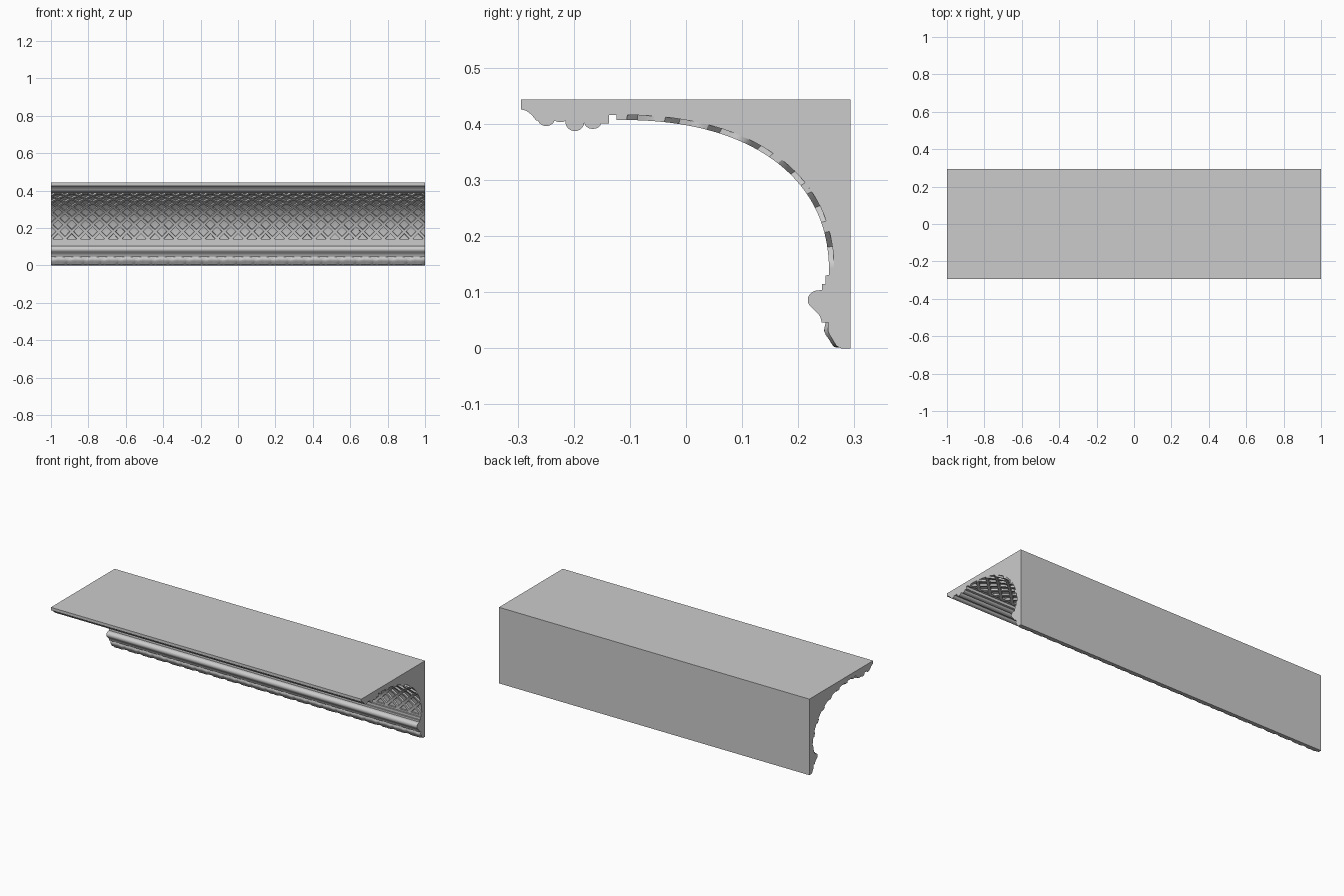
import bpy, bmesh, math

if "Cube" in bpy.data.objects:
    bpy.data.objects.remove(bpy.data.objects["Cube"])

HALF = 1.0          # half length of the moulding
CY, CZ, A, B, N = -0.124, 0.131, 0.379, 0.276, 2.3   # cove curve
DEPTH = 0.009       # lattice relief


def arc(cy, cz, ry, rz, a0, a1, n=8):
    return [(cy + ry * math.cos(math.radians(a0 + (a1 - a0) * i / n)),
             cz + rz * math.sin(math.radians(a0 + (a1 - a0) * i / n))) for i in range(n + 1)]


def cove(grow, steps):
    """Superellipse quarter, resampled evenly, from ceiling to wall."""
    fine = []
    for i in range(401):
        t = math.pi / 2 * (1 - i / 400)
        fine.append((CY + (A + grow) * max(math.cos(t), 0) ** (2 / N),
                     CZ + (B + grow) * max(math.sin(t), 0) ** (2 / N)))
    run = [0]
    for p, q in zip(fine, fine[1:]):
        run.append(run[-1] + math.dist(p, q))
    out, j = [], 0
    for i in range(steps + 1):
        s = run[-1] * i / steps
        while j < 399 and run[j + 1] < s:
            j += 1
        f = (s - run[j]) / (run[j + 1] - run[j])
        out.append(tuple(a + (b - a) * f for a, b in zip(fine[j], fine[j + 1])))
    return out, run[-1]


def finish(name, bm, angle=30):
    bmesh.ops.remove_doubles(bm, verts=bm.verts, dist=1e-5)
    bmesh.ops.recalc_face_normals(bm, faces=bm.faces)
    me = bpy.data.meshes.new(name)
    bm.to_mesh(me)
    bm.free()
    ob = bpy.data.objects.new(name, me)
    bpy.context.collection.objects.link(ob)
    bpy.ops.object.select_all(action='DESELECT')
    bpy.context.view_layer.objects.active = ob
    ob.select_set(True)
    bpy.ops.object.shade_smooth_by_angle(angle=math.radians(angle))


# Main body: one profile (y, z) extruded along x
profile = [(0.293, 0.443), (-0.294, 0.443), (-0.294, 0.426)]
profile += [(-0.284, 0.423), (-0.275, 0.416), (-0.267, 0.406)]
profile += arc(-0.249, 0.409, 0.015, 0.013, 195, 340)
profile += arc(-0.224, 0.406, 0.009, 0.003, 180, 360, 4)
profile += arc(-0.198, 0.404, 0.017, 0.017, 180, 360, 12)
profile += arc(-0.166, 0.402, 0.015, 0.011, 180, 350)
profile += [(-0.150, 0.401), (-0.137, 0.401), (-0.137, 0.416)]
profile += cove(DEPTH, 40)[0]
profile += [(0.249, 0.130), (0.249, 0.115), (0.242, 0.115), (0.242, 0.104)]
profile += arc(0.235, 0.086, 0.018, 0.017, 90, 230, 12)
profile += [(0.233, 0.064), (0.239, 0.057), (0.242, 0.046), (0.254, 0.046),
            (0.253, 0.031), (0.260, 0.018), (0.268, 0.004), (0.276, 0.0), (0.293, 0.0)]
bm = bmesh.new()
face = bm.faces.new([bm.verts.new((-HALF, y, z)) for y, z in profile])
ext = bmesh.ops.extrude_face_region(bm, geom=[face], use_keep_orig=True)
bmesh.ops.translate(bm, vec=(2 * HALF, 0, 0),
                    verts=[v for v in ext["geom"] if isinstance(v, bmesh.types.BMVert)])
finish("moulding_body", bm)

# Diagonal lattice laid over the cove
STEPS = 56
outer, length = cove(0, STEPS)
inner, _ = cove(DEPTH, STEPS)
pitch, bar = 2 * HALF / 27, 0.012


def clamp(x):
    return max(-HALF, min(HALF, x))


bm = bmesh.new()
for side in (1, -1):
    for k in range(-9, 28):
        rings = []
        for i in range(STEPS + 1):
            x = side * (-HALF + k * pitch + length * i / STEPS)
            lo, hi = clamp(x - bar), clamp(x + bar)
            tlo, thi = clamp(x - bar * 0.85), clamp(x + bar * 0.85)
            if hi - lo < 1e-6:
                rings.append(None)
                continue
            rings.append([bm.verts.new(c) for c in (
                (lo, *inner[i]), (tlo, *outer[i]), (thi, *outer[i]), (hi, *inner[i]))])
        for i, (r, q) in enumerate(zip(rings, rings[1:])):
            if r and q:
                for j in range(3):
                    bm.faces.new((r[j], r[j + 1], q[j + 1], q[j]))
        for r in (rings[0], rings[-1]):
            if r:
                bm.faces.new(r)
bmesh.ops.dissolve_degenerate(bm, dist=1e-6, edges=bm.edges)
finish("cove_lattice", bm)

# Plain borders closing the lattice at the top and the bottom
bm = bmesh.new()
for lo, hi in ((1, 2), (STEPS - 1, STEPS)):
    ring = [inner[lo], outer[lo], outer[hi], inner[hi]]
    ends = [[bm.verts.new((x, y, z)) for y, z in ring] for x in (-HALF, HALF)]
    for j in range(4):
        bm.faces.new((ends[0][j], ends[0][j - 1], ends[1][j - 1], ends[1][j]))
    for e in ends:
        bm.faces.new(e)
finish("lattice_borders", bm)

# Row of carved leaves along the bottom edge
LEAVES, SUB = 22, 12
leaf_line = [(0.249, 0.046), (0.247, 0.038), (0.246, 0.031), (0.249, 0.024),
             (0.254, 0.017), (0.259, 0.009), (0.263, 0.003), (0.269, 0.001)]
bm = bmesh.new()
cols = []
for i in range(LEAVES * SUB + 1):
    u = abs((i / SUB) % 1 - 0.5) * 2            # 0 leaf centre, 1 gap
    col = []
    for j, (y, z) in enumerate(leaf_line):
        t = j / (len(leaf_line) - 1)
        width = 0.35 + 0.6 * math.sin(math.pi * (0.15 + 0.65 * t))
        sink = 0.007 * min(1, max(0, (u - width + 0.25) / 0.25))
        vein = 0.002 if u < 0.05 else 0
        col.append(bm.verts.new((-HALF + 2 * HALF * i / (LEAVES * SUB), y + sink + vein, z)))
    for y, z in ((0.278, 0.001), (0.278, 0.046)):
        col.append(bm.verts.new((col[0].co.x, y, z)))
    cols.append(col)
for a, b in zip(cols, cols[1:]):
    for j in range(len(a)):
        bm.faces.new((a[j - 1], a[j], b[j], b[j - 1]))
bm.faces.new(cols[0])
bm.faces.new(cols[-1])
finish("leaf_border", bm, 40)
